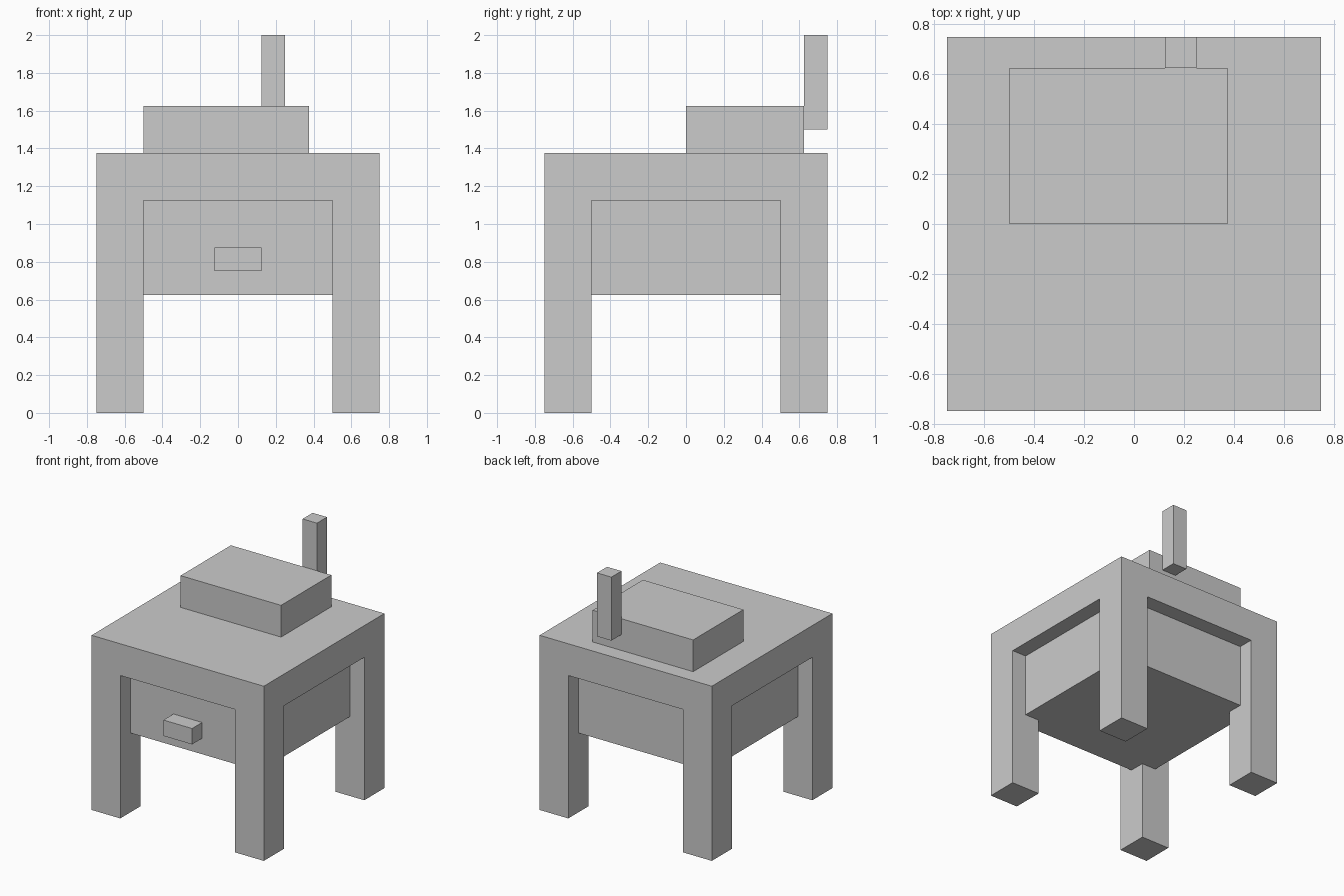
import bpy
import bmesh
from mathutils import Vector

if "Cube" in bpy.data.objects:
    bpy.data.objects.remove(bpy.data.objects["Cube"])


def box(name, low, high):
    """Axis-aligned block between two opposite corners."""
    low, high = Vector(low), Vector(high)
    size, centre = high - low, (low + high) / 2
    bm = bmesh.new()
    bmesh.ops.create_cube(bm, size=1)
    bmesh.ops.scale(bm, vec=size, verts=bm.verts)
    mesh = bpy.data.meshes.new(name)
    bm.to_mesh(mesh)
    bm.free()
    obj = bpy.data.objects.new(name, mesh)
    obj.location = centre
    bpy.context.collection.objects.link(obj)
    return obj


# Table: thick top on four square corner legs
box("table_top", (-0.75, -0.75, 1.125), (0.75, 0.75, 1.375))
for side, x in (("left", -0.75), ("right", 0.5)):
    for end, y in (("front", -0.75), ("back", 0.5)):
        box(f"{end}_{side}_leg", (x, y, 0), (x + 0.25, y + 0.25, 1.125))

# Drawer case, set back from the outer leg faces, with its pull
box("drawer_case", (-0.625, -0.625, 0.625), (0.625, 0.625, 1.125))
box("drawer_handle", (-0.125, -0.75, 0.75), (0.125, -0.625, 0.875))

# Device on the table top with an upright antenna on its back face
box("device_body", (-0.5, 0, 1.375), (0.375, 0.625, 1.625))
box("antenna", (0.125, 0.625, 1.5), (0.25, 0.75, 2))
